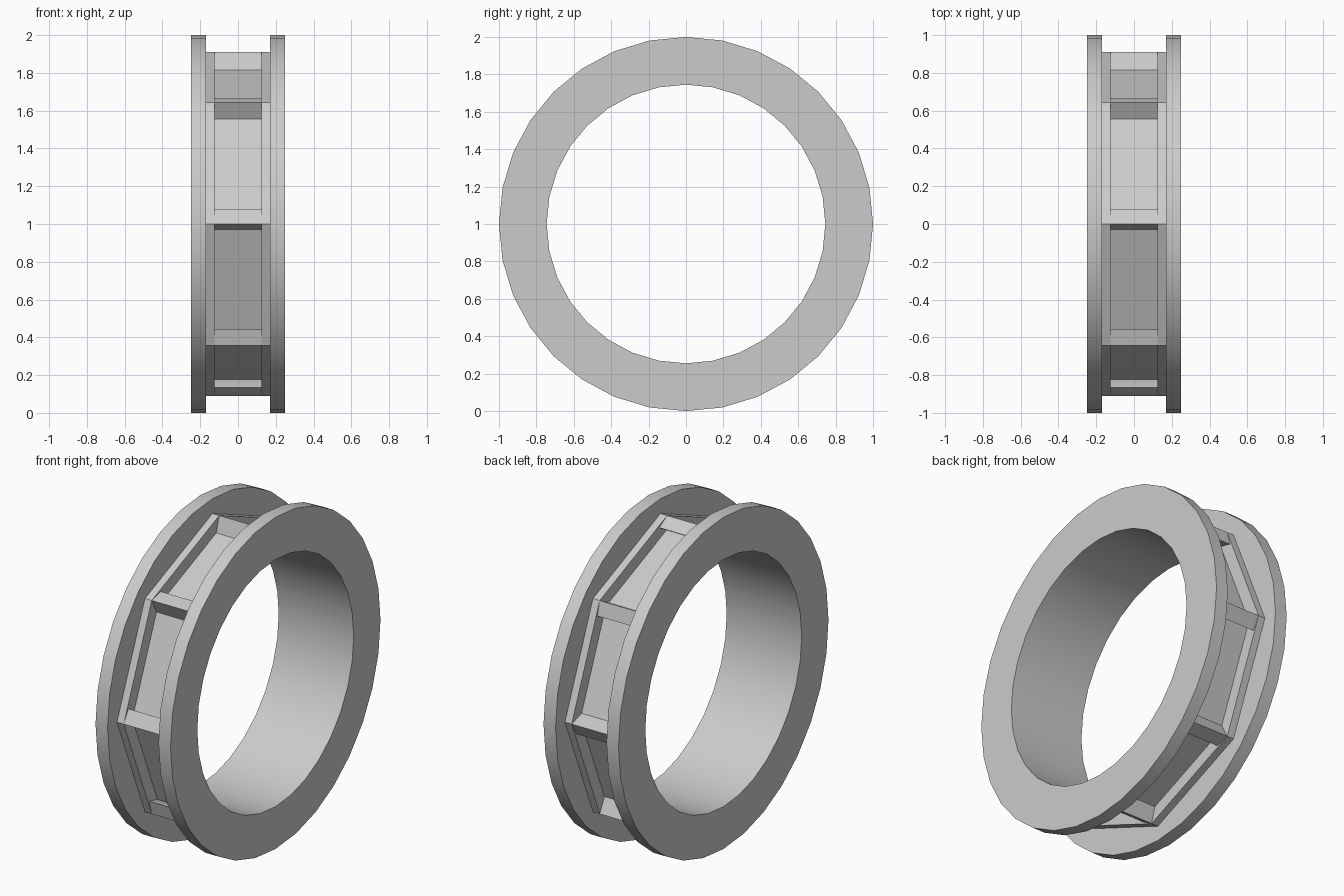
import bpy, bmesh
from math import cos, sin, pi, radians

if "Cube" in bpy.data.objects:
    bpy.data.objects.remove(bpy.data.objects["Cube"])

SEG = 32
BORE = 0.745
RIM = 1.0
OCT = 0.91            # corner radius of the octagonal frame
DEPTH = 0.076         # depth of the window floors
APOTHEM = OCT * cos(pi / 8)


def pt(x, r, a):
    # angle measured from the front (-y) towards +z
    return (x, -r * cos(a), 1 + r * sin(a))


def octagon_radius(a, apothem):
    local = (a % (pi / 4)) - pi / 8
    return apothem / cos(local)


def finish(bm, name):
    bmesh.ops.recalc_face_normals(bm, faces=bm.faces)
    me = bpy.data.meshes.new(name)
    bm.to_mesh(me)
    bm.free()
    ob = bpy.data.objects.new(name, me)
    bpy.context.collection.objects.link(ob)
    bpy.context.view_layer.objects.active = ob
    ob.select_set(True)
    bpy.ops.object.shade_smooth_by_angle(angle=radians(30))
    ob.select_set(False)
    return ob


def ring(name, x0, x1, outer):
    # flat-sided ring along x with a round bore; outer(angle) gives the radius
    bm = bmesh.new()
    loops = []
    for i in range(SEG):
        a = 2 * pi * i / SEG
        loops.append([bm.verts.new(pt(x, r, a)) for x, r in
                      ((x0, BORE), (x0, outer(a)), (x1, outer(a)), (x1, BORE))])
    for i in range(SEG):
        p, q = loops[i], loops[(i + 1) % SEG]
        for j in range(4):
            k = (j + 1) % 4
            bm.faces.new((p[j], p[k], q[k], q[j]))
    return finish(bm, name)


# round flanges and octagonal side frames, on both sides
for side, s in (("left", -1), ("right", 1)):
    ring(side + "_flange", s * 0.17, s * 0.25, lambda a: RIM)
    ring(side + "_frame", s * 0.125, s * 0.17, lambda a: octagon_radius(a, APOTHEM))

# hub whose eight flats are the window floors
ring("hub", -0.125, 0.125, lambda a: octagon_radius(a, APOTHEM - DEPTH))

# slanted crossbars at the octagon corners: (along face, outward) from the corner
BAR = [(0, 0), (0.087, -0.012), (0.04, -0.076), (0.009, -0.098)]
bm = bmesh.new()
for k in range(8):
    corner = k * pi / 4
    n = corner + pi / 8
    cu, cv = OCT * cos(corner), OCT * sin(corner)
    ends = []
    for x in (-0.125, 0.125):
        ends.append([bm.verts.new((x, -(cu - t * sin(n) + d * cos(n)),
                                   1 + cv + t * cos(n) + d * sin(n))) for t, d in BAR])
    bm.faces.new(ends[0])
    bm.faces.new(ends[1][::-1])
    for j in range(4):
        m = (j + 1) % 4
        bm.faces.new((ends[0][j], ends[0][m], ends[1][m], ends[1][j]))
finish(bm, "crossbars")
